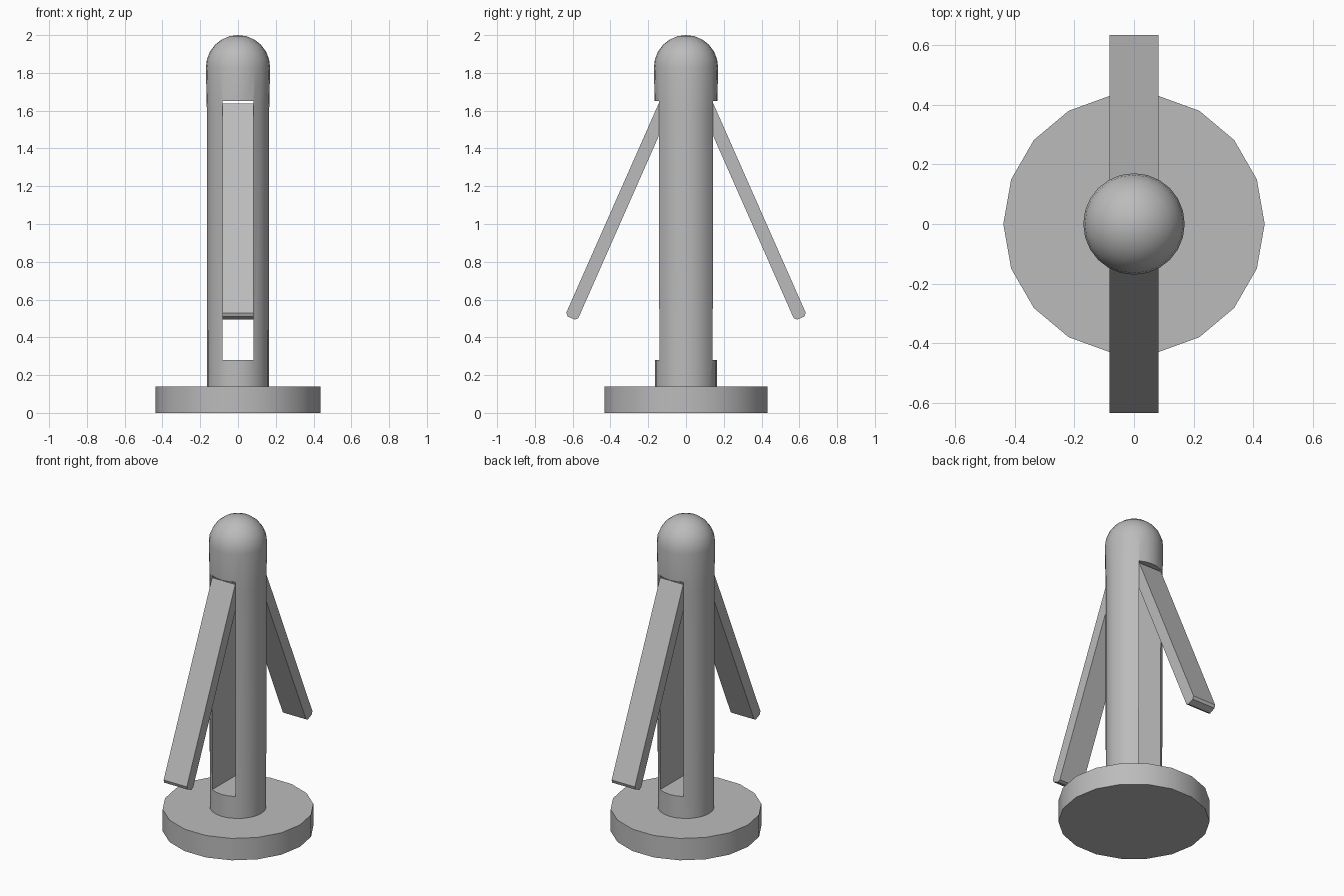
import bpy, bmesh, math
from mathutils import Vector

old = bpy.data.objects.get("Cube")
if old:
    bpy.data.objects.remove(old, do_unlink=True)

grey = bpy.data.materials.new("mid grey")
grey.use_nodes = True
colour = (0.5, 0.5, 0.5, 1)
grey.diffuse_color = colour
grey.node_tree.nodes["Principled BSDF"].inputs["Base Color"].default_value = colour


def finish(name, bm):
    bmesh.ops.recalc_face_normals(bm, faces=bm.faces)
    mesh = bpy.data.meshes.new(name)
    bm.to_mesh(mesh)
    bm.free()
    mesh.materials.append(grey)
    obj = bpy.data.objects.new(name, mesh)
    bpy.context.collection.objects.link(obj)
    return obj


def activate(obj):
    bpy.ops.object.select_all(action='DESELECT')
    obj.select_set(True)
    bpy.context.view_layer.objects.active = obj


def smooth(obj):
    activate(obj)
    bpy.ops.object.shade_smooth_by_angle(angle=math.radians(35))


def lathe(name, profile, sides):
    """Revolve (radius, height) points around z."""
    bm = bmesh.new()
    verts = [bm.verts.new((r, 0, z)) for r, z in profile]
    edges = [bm.edges.new(pair) for pair in zip(verts, verts[1:])]
    bmesh.ops.spin(bm, geom=verts + edges, axis=(0, 0, 1), cent=(0, 0, 0),
                   angle=math.tau, steps=sides)
    bmesh.ops.remove_doubles(bm, verts=bm.verts, dist=0.0005)
    return finish(name, bm)


def plate(name, outline, half_width):
    """Extrude a (y, z) outline evenly to both sides of x = 0."""
    bm = bmesh.new()
    face = bm.faces.new([bm.verts.new((-half_width, y, z)) for y, z in outline])
    moved = bmesh.ops.extrude_face_region(bm, geom=[face])["geom"]
    bmesh.ops.translate(bm, vec=(2 * half_width, 0, 0),
                        verts=[v for v in moved if isinstance(v, bmesh.types.BMVert)])
    return finish(name, bm)


# Round foot
smooth(lathe("base_disc", [(0, 0), (0.438, 0), (0.438, 0.14), (0, 0.14)], 18))

# Column with a domed top
radius, dome_z = 0.17, 1.83
dome = [(radius * math.cos(a), dome_z + radius * math.sin(a))
        for a in (math.radians(i * 15) for i in range(6))]
column = lathe("domed_column", [(0, 0.13), (0.164, 0.13), (0.165, 1.6)]
               + dome + [(0, 2)], 24)

# Slot right through the column, front to back
half_slot = 0.083
slot = plate("slot_cutter", [(-0.4, 0.28), (0.4, 0.28), (0.4, 1.65), (-0.4, 1.65)],
             half_slot)
slot.hide_render = True
cut = column.modifiers.new("slot", 'BOOLEAN')
cut.operation = 'DIFFERENCE'
cut.solver = 'EXACT'
cut.object = slot
activate(column)
bpy.ops.object.modifier_apply(modifier=cut.name)
bpy.data.objects.remove(slot, do_unlink=True)
smooth(column)

# Swung-out flaps hinged at the top of the slot
top, bottom = Vector((0.145, 1.637)), Vector((0.634, 0.53))
along = (bottom - top).normalized()
inward = Vector((along.y, -along.x)) * 0.07
bevel = along * 0.015
for name, side in (("front_flap", -1), ("back_flap", 1)):
    outline = [top, bottom, bottom + bevel + inward * 0.2,
               bottom + bevel + inward * 0.8, bottom + inward, top + inward]
    plate(name, [(p.x * side, p.y) for p in outline], half_slot - 0.001)
